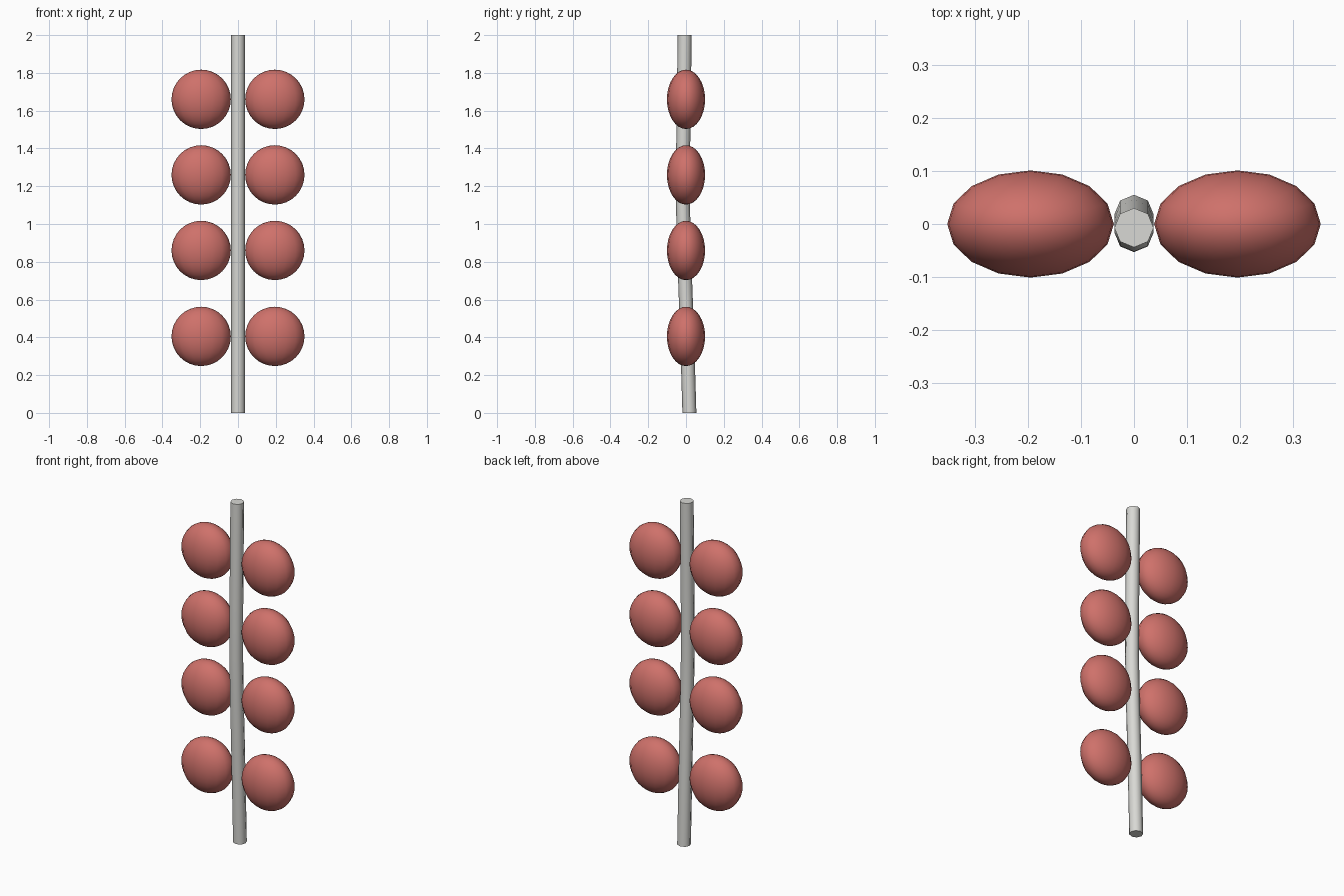
import bpy, bmesh, math

if "Cube" in bpy.data.objects:
    bpy.data.objects.remove(bpy.data.objects["Cube"])


def material(name, colour):
    m = bpy.data.materials.new(name)
    m.diffuse_color = (*colour, 1.0)
    m.use_nodes = True
    m.node_tree.nodes["Principled BSDF"].inputs["Base Color"].default_value = m.diffuse_color
    return m


red = material("dusty red", (0.62, 0.165, 0.145))
grey = material("pale grey", (0.69, 0.69, 0.66))


def add_object(name, bm, mat):
    bmesh.ops.recalc_face_normals(bm, faces=bm.faces[:])
    mesh = bpy.data.meshes.new(name)
    bm.to_mesh(mesh)
    bm.free()
    mesh.materials.append(mat)
    obj = bpy.data.objects.new(name, mesh)
    bpy.context.collection.objects.link(obj)
    bpy.ops.object.select_all(action='DESELECT')
    obj.select_set(True)
    bpy.context.view_layer.objects.active = obj
    bpy.ops.object.shade_smooth_by_angle(angle=math.radians(50))
    return obj


# Slightly bowed eight-sided stem: (height, y offset) along its length
SIDES, RADIUS = 8, 0.037
path = [(0, 0.018), (0.3, 0.009), (0.6, -0.001), (0.85, -0.010),
        (1.1, -0.016), (1.4, -0.015), (1.7, -0.011), (2.0, -0.007)]
bm = bmesh.new()
rings = []
for z, y in path:
    angles = [2 * math.pi * i / SIDES for i in range(SIDES)]
    rings.append([bm.verts.new((RADIUS * math.cos(a), y + RADIUS * math.sin(a), z))
                  for a in angles])
for low, high in zip(rings, rings[1:]):
    for i in range(SIDES):
        j = (i + 1) % SIDES
        bm.faces.new((low[i], low[j], high[j], high[i]))
bm.faces.new(rings[0])
bm.faces.new(rings[-1])
add_object("stem", bm, grey)

# Four mirrored pairs of flattened round leaves
for row, z in enumerate((0.405, 0.86, 1.26, 1.66), 1):
    for side, sign in (("left", -1), ("right", 1)):
        bm = bmesh.new()
        bmesh.ops.create_uvsphere(bm, u_segments=16, v_segments=16, radius=1)
        bmesh.ops.scale(bm, vec=(0.157, 0.101, 0.157), verts=bm.verts)
        bmesh.ops.translate(bm, vec=(sign * 0.195, 0, z), verts=bm.verts)
        add_object(f"leaf_{side}_{row}", bm, red)
